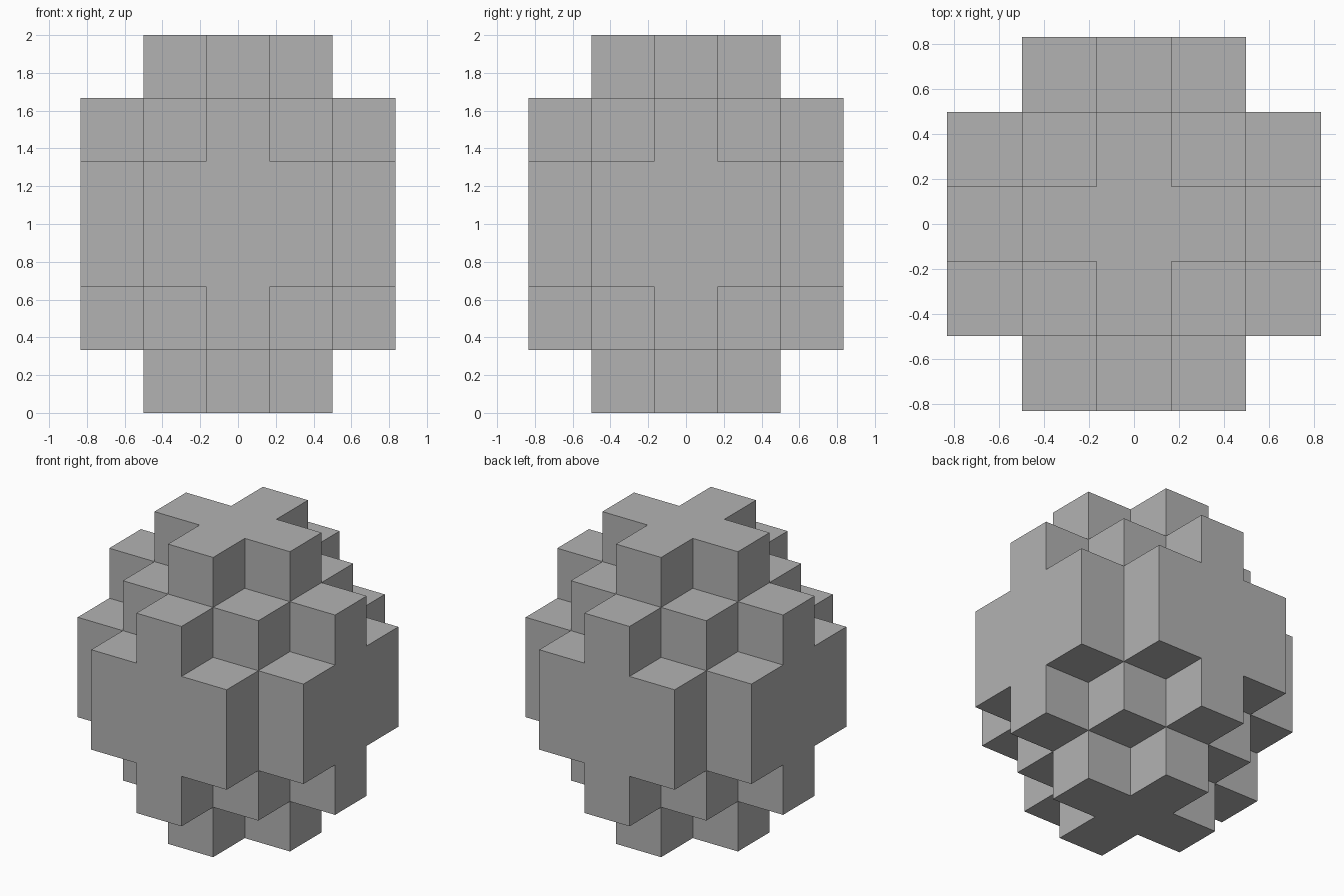
import bpy, bmesh
from mathutils import Vector

if "Cube" in bpy.data.objects:
    bpy.data.objects.remove(bpy.data.objects["Cube"], do_unlink=True)

UNIT = 1 / 3                      # edge of one block
REACH = [1, 2, 3, 3, 2, 1]        # diamond radius of each layer, bottom to top

# Stepped diamond layers, clipped to a five-block square
cells = {(i, j, k) for k, reach in enumerate(REACH)
         for i in range(-2, 3) for j in range(-2, 3)
         if abs(i) + abs(j) <= reach}


def add_side(bm, cell, axis, sign):
    """Add one outward-facing square on the given side of a block."""
    centre = Vector(cell) + Vector((0, 0, 0.5))
    n, u, v = Vector(), Vector(), Vector()
    n[axis] = sign / 2
    u[(axis + 1) % 3] = sign / 2
    v[(axis + 2) % 3] = 1 / 2
    corners = (-u - v, u - v, u + v, v - u)
    bm.faces.new([bm.verts.new((centre + n + c) * UNIT) for c in corners])


# Outer skin only: a side is made where there is no neighbouring block
bm = bmesh.new()
for cell in sorted(cells):
    for axis in range(3):
        for sign in (-1, 1):
            neighbour = list(cell)
            neighbour[axis] += sign
            if tuple(neighbour) not in cells:
                add_side(bm, cell, axis, sign)

# Weld the squares and merge the flat regions
bmesh.ops.remove_doubles(bm, verts=bm.verts, dist=0.001)
bmesh.ops.dissolve_limit(bm, angle_limit=0.01, verts=bm.verts, edges=bm.edges)

mesh = bpy.data.meshes.new("stepped_block_ball")
bm.to_mesh(mesh)
bm.free()
ball = bpy.data.objects.new("stepped_block_ball", mesh)
bpy.context.collection.objects.link(ball)

# Plain grey surface
grey = bpy.data.materials.new("plain_grey")
grey.use_nodes = True
colour = (0.45, 0.45, 0.45, 1)
grey.diffuse_color = colour
grey.node_tree.nodes["Principled BSDF"].inputs["Base Color"].default_value = colour
mesh.materials.append(grey)
